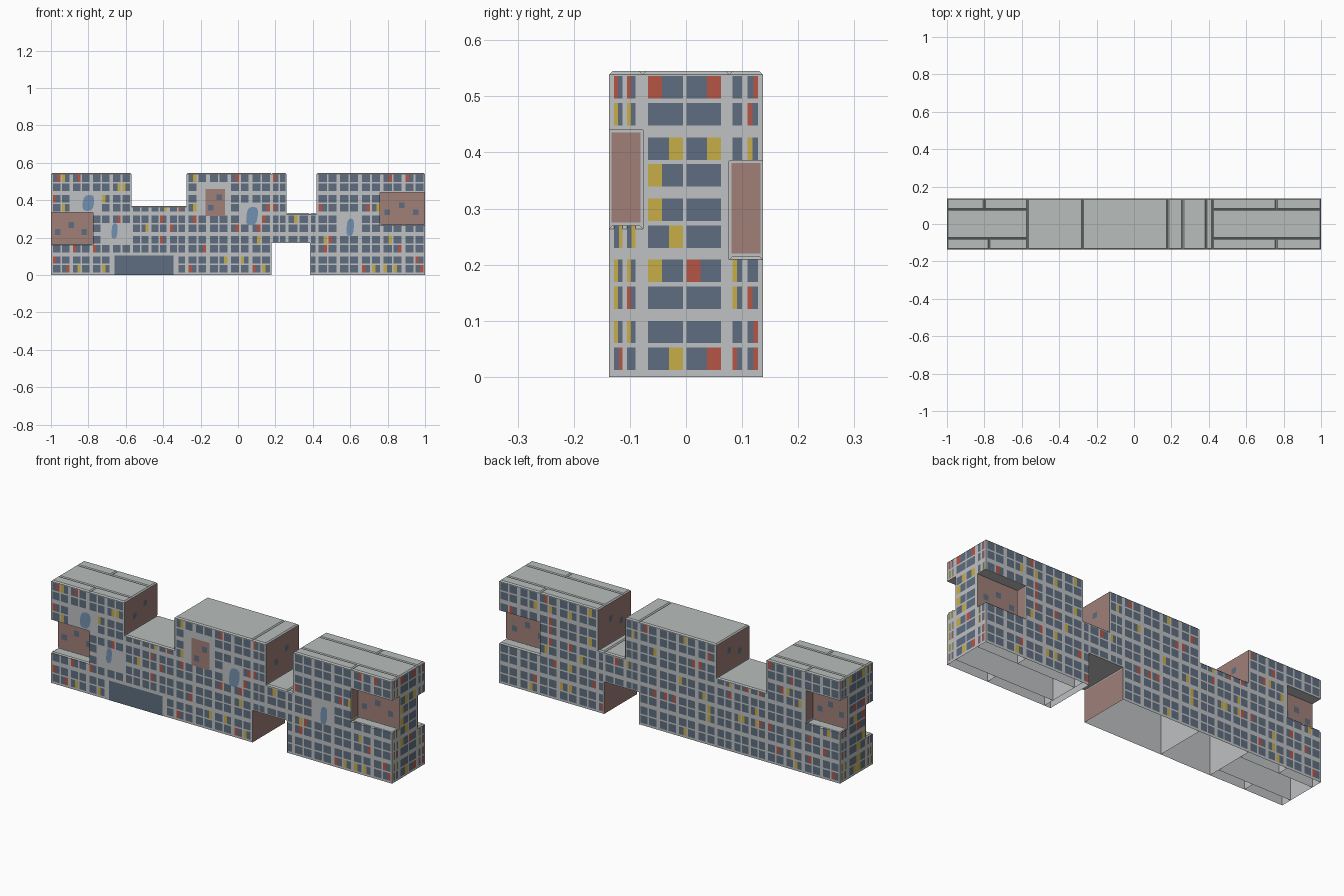
import bpy, bmesh, math, random

random.seed(7)
if "Cube" in bpy.data.objects:
    bpy.data.objects.remove(bpy.data.objects["Cube"])

HALF_Y, CORE_Y, TOP, LIP, EPS = 0.137, 0.077, 0.545, 0.006, 0.0012


def material(name, *srgb):
    color = [((c + 0.055) / 1.055) ** 2.4 for c in srgb] + [1]
    m = bpy.data.materials.new(name)
    m.use_nodes = True
    m.diffuse_color = color
    m.node_tree.nodes["Principled BSDF"].inputs["Base Color"].default_value = color
    return m


MATS = [material("wall grey", .75, .755, .76), material("roof grey", .725, .745, .74),
        material("window slate", .37, .43, .5), material("panel red", .71, .33, .27),
        material("panel yellow", .78, .68, .28), material("terracotta", .63, .5, .47),
        material("mural blue", .45, .57, .69)]
WALL, ROOF, GLASS, RED, YELLOW, CLAY, BLUE = range(len(MATS))


def finish(name, bm):
    mesh = bpy.data.meshes.new(name)
    bm.to_mesh(mesh)
    bm.free()
    for m in MATS:
        mesh.materials.append(m)
    obj = bpy.data.objects.new(name, mesh)
    bpy.context.collection.objects.link(obj)


def block(name, x0, x1, y0, y1, z0, z1):
    """Box with a chamfered roof edge; blocks on the ground are open below."""
    x0, x1 = sorted((x0, x1))
    y0, y1 = sorted((y0, y1))
    bm = bmesh.new()
    rings = []
    for z, d in ((z0, 0), (z1 - LIP, 0), (z1, LIP)):
        corners = ((x0 + d, y0 + d), (x1 - d, y0 + d), (x1 - d, y1 - d), (x0 + d, y1 - d))
        rings.append([bm.verts.new((x, y, z)) for x, y in corners])
    for low, high in zip(rings, rings[1:]):
        for i in range(4):
            j = (i + 1) % 4
            bm.faces.new((low[i], low[j], high[j], high[i]))
    bm.faces.new(rings[2])
    if z0 > 0:
        bm.faces.new(rings[0][::-1])
    bm.normal_update()
    for f in bm.faces:
        f.material_index = ROOF if f.normal.z > 0.5 else WALL
    finish(name, bm)


def plate(bm, axis, sign, pos, outline, mat, lift=EPS):
    """Thin painted face; outline is counter-clockwise in (across, up)."""
    p = pos + sign * lift
    pts = [(p, u, z) if axis == "x" else (u, p, z) for u, z in outline]
    if (axis == "x") != (sign > 0):
        pts.reverse()
    bm.faces.new([bm.verts.new(c) for c in pts]).material_index = mat


def rect(bm, axis, sign, pos, u0, u1, z0, z1, mat, lift=EPS):
    plate(bm, axis, sign, pos, ((u0, z0), (u1, z0), (u1, z1), (u0, z1)), mat, lift)


# Window rows come in pairs of storeys
ROWS = [k * 0.109 + s for k in range(5) for s in (0.012, 0.060)]


def window_column(bm, axis, sign, pos, u0, u1, z0, z1, voids, chance, share):
    for row in ROWS:
        low, high = max(row, z0 + .006), min(row + .04, z1 - .008)
        u, z = (u0 + u1) / 2, row + .02
        if high - low < .02 or any(a < u < b and c < z < d for a, b, c, d in voids):
            continue
        if random.random() > chance:
            rect(bm, axis, sign, pos, u0, u1, low, high, GLASS)
            continue
        tint = random.choice((RED, YELLOW))
        first = random.random() < .5
        cut = u0 + (u1 - u0) * (share if first else 1 - share)
        rect(bm, axis, sign, pos, u0, cut, low, high, tint if first else GLASS)
        rect(bm, axis, sign, pos, cut, u1, low, high, GLASS if first else tint)


# Towers: a core, strips on both sides, and a corner recess in each strip
# (side name, outer x, inner x, {y sign: (split x, recess bottom, recess top)})
TOWERS = (("right", -1, -.57, {-1: (-.775, .165, .335), 1: (-.8, .27, .44)}),
          ("left", 1, .42, {-1: (.76, .27, .44), 1: (.76, .215, .385)}))
recess_voids = {-1: [], 1: []}
end_voids = {-1: [], 1: []}
clay = bmesh.new()


def small_windows(axis, sign, pos, u0, u1, z0, z1, spots):
    for a, b in spots:
        u, z = u0 + a * (u1 - u0), z0 + b * (z1 - z0)
        rect(clay, axis, sign, pos, u - .015, u + .015, z - .015, z + .015, GLASS, EPS * 2)


for side, xo, xi, strips in TOWERS:
    block(side + "_tower_core", xo, xi, -CORE_Y, CORE_Y, 0, TOP)
    for s, (split, low, high) in strips.items():
        label = side + ("_front" if s < 0 else "_back")
        ya, yb = sorted((s * CORE_Y, s * HALF_Y))
        block(label + "_strip", split, xi, ya, yb, 0, TOP)
        block(label + "_lower_corner", xo, split, ya, yb, 0, low)
        block(label + "_upper_corner", xo, split, ya, yb, high, TOP)
        xa, xb = sorted((xo, split))
        rect(clay, "y", s, s * CORE_Y, xa, xb, low, high, CLAY)
        rect(clay, "x", xo, split, ya + .004, yb - .004, low + .005, high - .004, CLAY)
        small_windows("y", s, s * CORE_Y, xa, xb, low, high, ((.16, .38), (.48, .6), (.79, .38)))
        recess_voids[s].append((xa, xb, low, high))
        end_voids[xo].append((ya, yb, low, high))

# Middle blocks and the bridge over the passage
for name, x0, x1, z0, z1 in (("low_link", -.57, -.275, 0, .37),
                             ("middle_tower", -.275, .18, 0, TOP),
                             ("middle_tower_overhang", .18, .26, .17, TOP),
                             ("bridge", .26, .385, .17, .33),
                             ("bridge_landing", .385, .42, 0, .33)):
    block(name, x0, x1, -HALF_Y, HALF_Y, z0, z1)

# Terracotta gable walls and passage walls
for sign, x, z0, z1 in ((1, -.57, .37, TOP), (-1, -.275, .37, TOP), (1, .26, .33, TOP),
                        (-1, .42, .33, TOP), (1, .18, 0, .17), (-1, .385, 0, .17)):
    rect(clay, "x", sign, x, -HALF_Y, HALF_Y, z0, z1 - LIP, CLAY)
    if z0 > 0:
        small_windows("x", sign, x, -HALF_Y, HALF_Y, z0, z1, ((.3, .4), (.62, .6)))

# Terracotta panel on the middle tower
panel = (-.175, -.07, .315, .46)
rect(clay, "y", -1, -HALF_Y, *panel, CLAY)
small_windows("y", -1, -HALF_Y, *panel, ((.27, .3), (.72, .7)))
finish("terracotta_walls", clay)

# Blue murals and the long ground-floor glazing
murals = bmesh.new()
MURALS = ((-.8, .385, .036, .043), (-.66, .235, .019, .041),
          (.075, .315, .036, .05), (.6, .255, .023, .047))
for x, z, rx, rz in MURALS:
    outline = []
    for i in range(12):
        c, s = math.cos(i * math.tau / 12), math.sin(i * math.tau / 12)
        u, v = math.copysign(abs(c) ** .7, c), math.copysign(abs(s) ** .7, s)
        outline.append((x + rx * (.85 * u + .15 * v), z + rz * v))
    plate(murals, "y", -1, -HALF_Y, outline, BLUE)
finish("murals", murals)

band = (-.66, -.345, 0, .104)
glazing = bmesh.new()
rect(glazing, "y", -1, -HALF_Y, *band, GLASS)
finish("ground_floor_glazing", glazing)

# Plain wall around the painted parts, where windows are left out
front_voids = recess_voids[-1] + [(-.2, -.045, .3, .475), (-.68, -.335, 0, .11)]
front_voids += [(x - .065, x + .065, z - .06, z + .06) for x, z, rx, rz in MURALS]

# Windows on the long sides: (x0, x1, z0, z1, window pairs)
SECTIONS = ((-1, -.57, 0, TOP, 4), (-.57, -.275, 0, .37, 3), (-.275, .18, 0, TOP, 4),
            (.18, .26, .17, TOP, 1), (.26, .385, .17, .33, 1), (.42, 1, 0, TOP, 5))
for s, name, voids in ((-1, "front_windows", front_voids), (1, "back_windows", recess_voids[1])):
    bm = bmesh.new()
    for x0, x1, z0, z1, pairs in SECTIONS:
        pitch = (x1 - x0) / pairs
        for i in range(pairs):
            for a, b in ((.09, .47), (.55, .92)):
                u = x0 + i * pitch
                window_column(bm, "y", s, s * HALF_Y, u + a * pitch, u + b * pitch,
                              z0, z1, voids, .2, .42)
    window_column(bm, "y", s, s * HALF_Y, .389, .414, 0, .33, (), .1, .5)
    finish(name, bm)

# Windows on the two ends
for s, name in ((-1, "right_end_windows"), (1, "left_end_windows")):
    bm = bmesh.new()
    for y0, y1 in ((-.128, -.113), (-.105, -.09), (.083, .1), (.11, .128)):
        window_column(bm, "x", s, s, y0, y1, 0, TOP, end_voids[s], .65, .45)
    for y0, y1 in ((-.068, -.005), (.001, .062)):
        window_column(bm, "x", s, s, y0, y1, 0, TOP, (), .45, .4)
    finish(name, bm)
